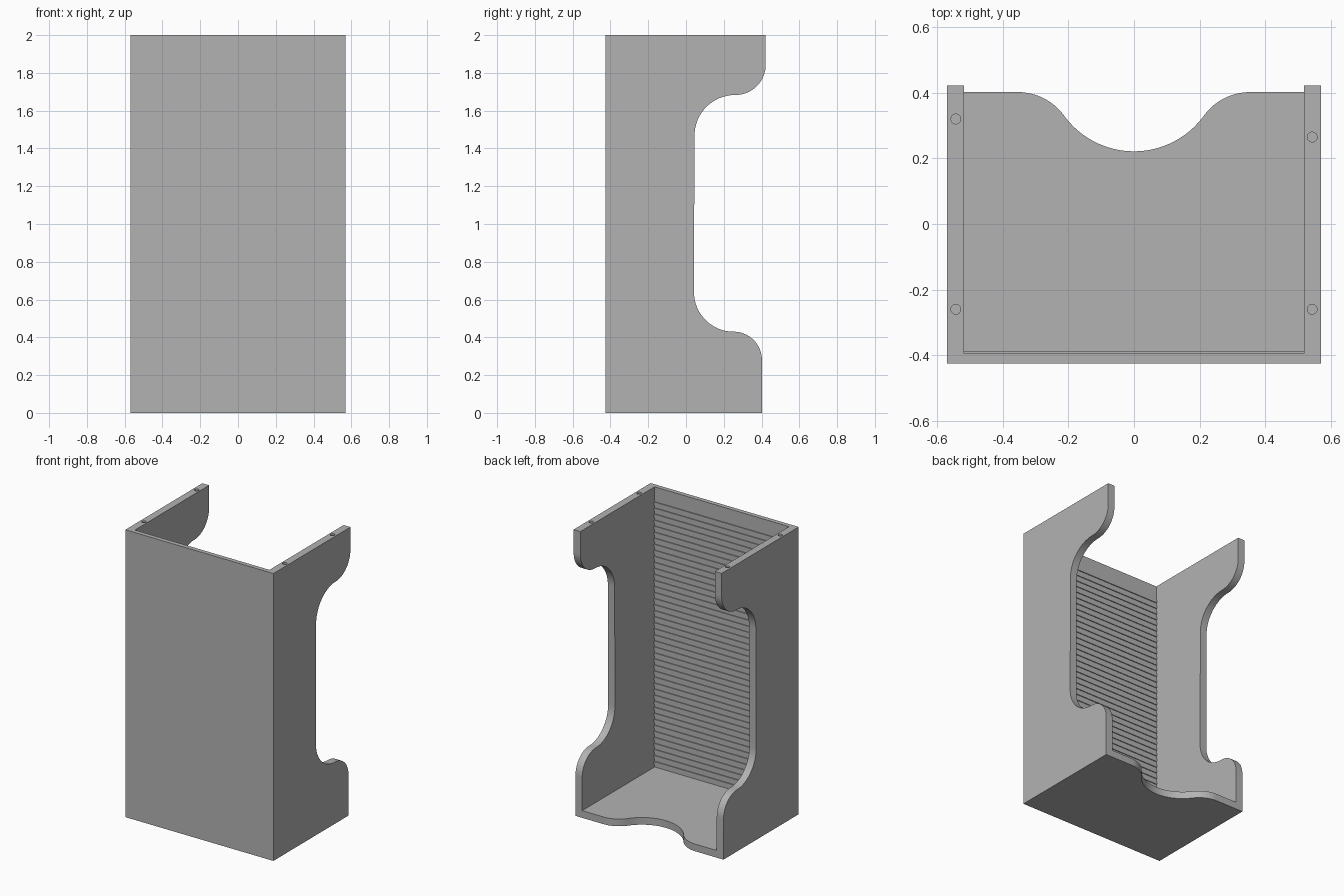
import bpy
import bmesh
from math import cos, sin, pi, radians

if "Cube" in bpy.data.objects:
    bpy.data.objects.remove(bpy.data.objects["Cube"], do_unlink=True)

GREY = (0.45, 0.45, 0.45, 1.0)
grey = bpy.data.materials.new("light_grey")
grey.use_nodes = True
grey.diffuse_color = GREY
grey.node_tree.nodes["Principled BSDF"].inputs["Base Color"].default_value = GREY

HALF_W, INNER = 0.57, 0.518        # outer and inner half widths
FRONT, PANEL = -0.425, -0.394      # front face and inside of the front panel
FLOOR, HEIGHT = 0.05, 2.0
BACK_LOW, BACK_HIGH = 0.402, 0.422


def arc(cx, cy, r, start, end, steps=16):
    """Points on an arc, angles in degrees."""
    angles = [radians(start + (end - start) * i / steps) for i in range(steps + 1)]
    return [(cx + r * cos(a), cy + r * sin(a)) for a in angles]


def prism(name, profile, place, low, high):
    """Extrude a closed 2D profile from low to high; place maps (u, v, w) to xyz."""
    bm = bmesh.new()
    verts = [bm.verts.new(place(u, v, low)) for u, v in profile]
    cap = bm.faces.new(verts)
    moved = bmesh.ops.extrude_face_region(bm, geom=[cap])["geom"]
    shift = [b - a for a, b in zip(place(0, 0, low), place(0, 0, high))]
    bmesh.ops.translate(bm, vec=shift,
                        verts=[g for g in moved if isinstance(g, bmesh.types.BMVert)])
    bmesh.ops.recalc_face_normals(bm, faces=bm.faces)
    mesh = bpy.data.meshes.new(name)
    bm.to_mesh(mesh)
    bm.free()
    mesh.materials.append(grey)
    obj = bpy.data.objects.new(name, mesh)
    bpy.context.collection.objects.link(obj)
    return obj


def smooth(obj):
    bpy.ops.object.select_all(action='DESELECT')
    obj.select_set(True)
    bpy.context.view_layer.objects.active = obj
    bpy.ops.object.shade_smooth_by_angle(angle=radians(30))


def along_x(u, v, w):
    return (w, u, v)


def along_z(u, v, w):
    return (u, v, w)


# Side walls with a rounded cut-out at the back
side_profile = [(FRONT, 0), (BACK_LOW, 0)]
side_profile += arc(BACK_LOW - 0.15, 0.28, 0.15, 0, 90)
side_profile += arc(0.252, 0.64, 0.21, 270, 180)
side_profile += arc(0.26, 1.468, 0.215, 180, 90)
side_profile += arc(BACK_HIGH - 0.16, 1.843, 0.16, 270, 360)
side_profile += [(BACK_HIGH, HEIGHT), (FRONT, HEIGHT)]

for name, sign, back_hole in (("left_wall", 1, 0.265), ("right_wall", -1, 0.32)):
    wall = prism(name, side_profile, along_x, sign * INNER, sign * HALF_W)
    # Screw holes in the top edge
    for y in (-0.26, back_hole):
        hole = prism("hole_cutter", arc(sign * 0.543, y, 0.015, 0, 345, 23),
                     along_z, HEIGHT - 0.12, HEIGHT + 0.05)
        hole.hide_render = True
        cut = wall.modifiers.new("screw_hole", 'BOOLEAN')
        cut.operation = 'DIFFERENCE'
        cut.solver = 'EXACT'
        cut.object = hole
        bpy.context.view_layer.objects.active = wall
        bpy.ops.object.modifier_apply(modifier=cut.name)
        bpy.data.objects.remove(hole, do_unlink=True)
    smooth(wall)

# Front panel, ribbed on the inside
RIBS, RIB_START, PITCH, RIB_DEPTH = 44, 0.07, 0.042, 0.006
panel_profile = [(FRONT, 0), (PANEL, 0)]
for i in range(RIBS):
    z = RIB_START + i * PITCH
    panel_profile += [(PANEL, z), (PANEL + RIB_DEPTH, z),
                      (PANEL + RIB_DEPTH, z + PITCH / 2), (PANEL, z + PITCH / 2)]
panel_profile += [(PANEL, HEIGHT), (FRONT, HEIGHT)]
prism("front_panel", panel_profile, along_x, -INNER, INNER)

# Floor with a smooth finger notch at the back
TURN, NOTCH_R, SHOULDER_R = 54, 0.263, 0.175
shoulder_x = (NOTCH_R + SHOULDER_R) * sin(radians(TURN))
shoulder_y = BACK_LOW - SHOULDER_R
notch_y = shoulder_y + (NOTCH_R + SHOULDER_R) * cos(radians(TURN))
floor_profile = [(-INNER, PANEL), (INNER, PANEL), (INNER, BACK_LOW)]
floor_profile += arc(shoulder_x, shoulder_y, SHOULDER_R, 90, 90 + TURN)
floor_profile += arc(0, notch_y, NOTCH_R, 270 + TURN, 270 - TURN, 32)[1:-1]
floor_profile += arc(-shoulder_x, shoulder_y, SHOULDER_R, 90 - TURN, 90)
floor_profile += [(-INNER, BACK_LOW)]
smooth(prism("floor", floor_profile, along_z, 0, FLOOR))
